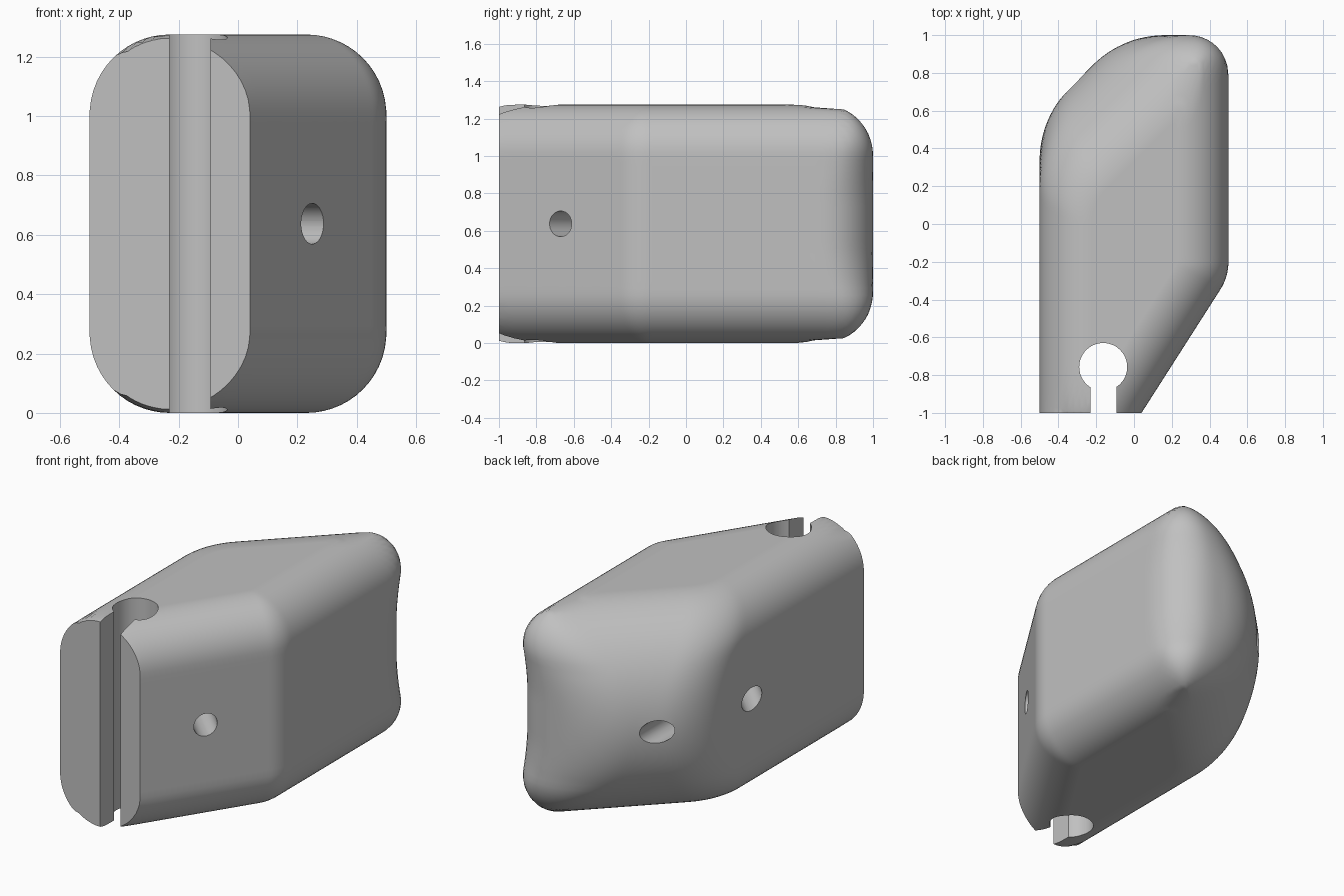
import bpy, bmesh, math
from mathutils import Vector

HEIGHT = 1.275
HALF = HEIGHT / 2
EDGE = 0.27          # rounding of the ordinary edges
DIAG_IN = 0.51       # inset of the full-height round on the diagonal side

if "Cube" in bpy.data.objects:
    bpy.data.objects.remove(bpy.data.objects["Cube"], do_unlink=True)

grey = bpy.data.materials.new("light grey")
grey.use_nodes = True
color = (0.53, 0.53, 0.53, 1)
grey.diffuse_color = color
grey.node_tree.nodes["Principled BSDF"].inputs["Base Color"].default_value = color

# Sides of the plan: a point on the side, its outward direction, diagonal or not
SIDES = [
    (Vector((0.04, -1)), Vector((0.72, -0.46)).normalized(), False),
    (Vector((0.5, 0)), Vector((1, 0)), False),
    (Vector((0, 1)), Vector((0, 1)), False),
    (Vector((-0.28, 0.78)), Vector((-1, 1)).normalized(), True),
    (Vector((-0.5, 0)), Vector((-1, 0)), False),
]


def clip(poly, point, normal):
    """Keep the part of a convex polygon behind a line."""
    out = []
    for a, b in zip(poly, poly[1:] + poly[:1]):
        da, db = (a - point).dot(normal), (b - point).dot(normal)
        if da <= 0:
            out.append(a)
        if (da < 0 < db) or (db < 0 < da):
            out.append(a.lerp(b, da / (da - db)))
    return out


def round_corners(poly, inset, steps=10):
    """Replace each corner by a tangent arc."""
    out = []
    n = len(poly)
    for i, p in enumerate(poly):
        u, v = poly[i - 1] - p, poly[(i + 1) % n] - p
        if u.length < 1e-5 or v.length < 1e-5:
            continue
        turn = math.pi - u.angle(v)
        shallow = math.radians(40) < turn < math.radians(50)
        radius = (0.54 if shallow else EDGE) - inset
        half = math.tan(turn / 2)
        reach = min(max(radius, 0.02) * half, 0.499 * u.length, 0.499 * v.length)
        start, end = p + u.normalized() * reach, p + v.normalized() * reach
        bis = (u.normalized() + v.normalized()).normalized()
        rad = reach / half
        centre = p + bis * math.hypot(rad, reach)
        a, b = start - centre, end - centre
        for k in range(steps + 1):
            ang = turn * k / steps
            out.append(centre + (a * math.sin(turn - ang) + b * math.sin(ang)) / math.sin(turn))
    return out


def contour(drop, count=200):
    """Plan outline at a given depth below the top, sampled by angle."""
    r = max(EDGE - drop, 0)
    inset = EDGE - math.sqrt(EDGE ** 2 - r ** 2)
    k = 1 - drop / HALF
    diag = DIAG_IN * (1 - math.sqrt(max(0, 1 - k * k)))
    poly = [Vector(c) for c in ((-3, -1.5), (3, -1.5), (3, 3), (-3, 3))]
    for point, normal, is_diag in SIDES:
        poly = clip(poly, point - normal * (diag if is_diag else inset), normal)
    line = round_corners(poly, inset)
    ring = []
    for i in range(count):
        ang = math.tau * i / count
        d = Vector((math.cos(ang), math.sin(ang)))
        best = 0
        for a, b in zip(line, line[1:] + line[:1]):
            e = b - a
            den = d.cross(e)
            if abs(den) < 1e-9:
                continue
            s, t = a.cross(e) / den, a.cross(d) / den
            if -1e-5 <= t <= 1 + 1e-5:
                best = max(best, s)
        ring.append(d * best)
    return ring


# Body: stacked outlines, mirrored about mid height
STEPS = 22
drops = [HALF * (1 - math.cos(math.pi / 2 * i / STEPS)) for i in range(STEPS + 1)]
outlines = [contour(t) for t in drops]
levels = list(zip(drops, outlines))
levels += [(HEIGHT - t, o) for t, o in reversed(levels[:-1])]
bm = bmesh.new()
rings = [[bm.verts.new((p.x, p.y, HEIGHT - t)) for p in o] for t, o in levels]
for upper, lower in zip(rings, rings[1:]):
    n = len(upper)
    for i in range(n):
        j = (i + 1) % n
        bm.faces.new((upper[i], lower[i], lower[j], upper[j]))
bm.faces.new(rings[0])
bm.faces.new(rings[-1][::-1])
bmesh.ops.recalc_face_normals(bm, faces=bm.faces[:])
mesh = bpy.data.meshes.new("body")
bm.to_mesh(mesh)
bm.free()
mesh.materials.append(grey)
body = bpy.data.objects.new("body", mesh)
bpy.context.collection.objects.link(body)


def cut(cutter):
    """Subtract a cutter from the body and drop it."""
    cutter.hide_render = True
    cutter.data.materials.append(grey)
    bpy.ops.object.select_all(action="DESELECT")
    body.select_set(True)
    bpy.context.view_layer.objects.active = body
    mod = body.modifiers.new("cut", "BOOLEAN")
    mod.operation = "DIFFERENCE"
    mod.solver = "EXACT"
    mod.object = cutter
    bpy.ops.object.modifier_apply(modifier=mod.name)
    bpy.data.objects.remove(cutter, do_unlink=True)


def box(lo, hi):
    lo, hi = Vector(lo), Vector(hi)
    bpy.ops.mesh.primitive_cube_add(size=1, location=(lo + hi) / 2)
    obj = bpy.context.object
    obj.scale = hi - lo
    bpy.context.view_layer.update()
    return obj


def rod(start, end, radius):
    start, end = Vector(start), Vector(end)
    axis = end - start
    bpy.ops.mesh.primitive_cylinder_add(vertices=48, radius=radius, depth=axis.length,
                                        location=(start + end) / 2)
    obj = bpy.context.object
    obj.rotation_euler = axis.to_track_quat("Z", "Y").to_euler()
    bpy.context.view_layer.update()
    return obj


# Flat front, keyhole slot, slanted through bore and the bore that joins it
cut(box((-2, -3, -1), (2, -1, 3)))
cut(rod((-0.163, -0.757, -1), (-0.163, -0.757, 2), 0.127))
cut(box((-0.23, -1.5, -1), (-0.092, -0.76, 2)))
cut(rod((0.45, -0.87, HALF), (-0.7, 0.28, HALF), 0.0685))
cut(rod((-0.32, 1.2, HALF), (-0.32, -0.1, HALF), 0.0685))

body.select_set(True)
bpy.context.view_layer.objects.active = body
bpy.ops.object.shade_smooth_by_angle(angle=math.radians(25))
smooth = body.modifiers.new("even_shading", "WEIGHTED_NORMAL")
smooth.keep_sharp = True
